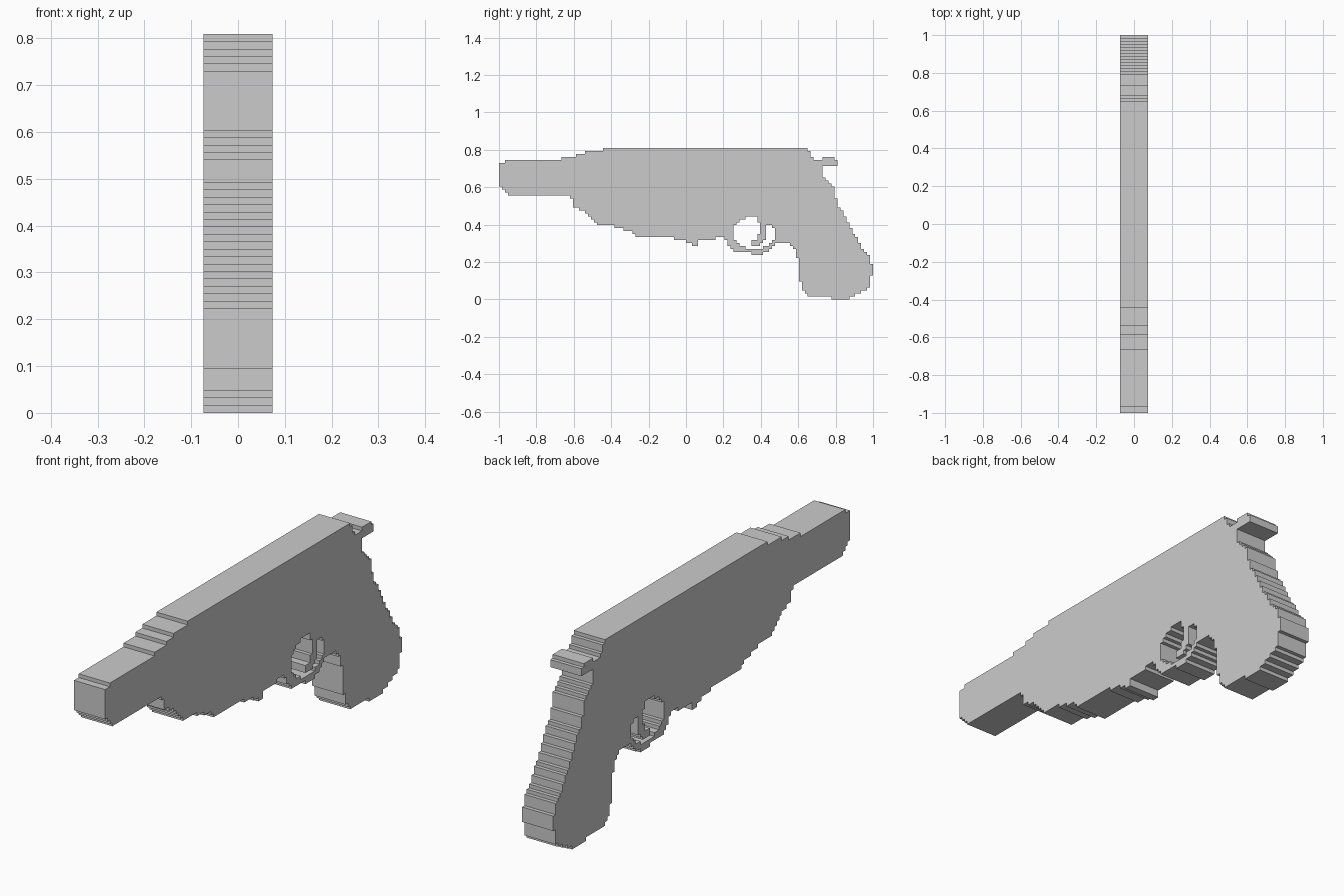
import bpy, bmesh, math

CELL = 2 / 126          # stepped outline grid
HALF = 0.0735           # half thickness
COLS, ROWS = 126, 51

# Side outlines as (y, z)
barrel_frame = [
    (-1, .715), (-.98, .735), (-.95, .746), (-.665, .746), (-.665, .762), (-.585, .762),
    (-.585, .778), (-.54, .778), (-.54, .794), (-.444, .794), (-.444, .812), (.645, .812),
    (.66, .785), (.69, .746), (.735, .746), (.735, .69), (.725, .69), (.725, .66), (.745, .64),
    (.78, .60), (.55, .30), (.22, .33), (.16, .333), (.15, .318), (.063, .318), (.063, .286),
    (.032, .286), (.032, .302), (0, .302), (0, .318), (-.065, .318), (-.065, .333),
    (-.25, .333), (-.30, .365), (-.37, .381), (-.38, .397), (-.46, .397), (-.5, .43),
    (-.54, .47), (-.60, .495), (-.605, .54), (-.62, .556), (-.94, .556), (-.95, .571),
    (-.98, .587), (-1, .605)]
grip = [
    (.5, .62), (.765, .62), (.785, .60), (.795, .55), (.81, .51), (.84, .46), (.87, .41),
    (.90, .35), (.93, .30), (.96, .25), (.985, .222), (.985, .19), (1, .19), (1, .127),
    (.985, .127), (.985, .08), (.955, .048), (.92, .032), (.89, .016), (.857, 0),
    (.778, 0), (.778, .016), (.65, .016), (.62, .06), (.603, .14), (.603, .20),
    (.587, .26), (.57, .27), (.555, .302), (.5, .302)]
guard = [
    (.2, .40), (.2, .333), (.222, .318), (.222, .29), (.25, .267), (.28, .254), (.35, .254),
    (.35, .238), (.413, .238), (.413, .254), (.44, .262), (.47, .286), (.49, .302),
    (.52, .302), (.52, .45)]
opening = [
    (.254, .32), (.254, .38), (.28, .41), (.30, .43), (.335, .444), (.365, .444), (.385, .43),
    (.397, .40), (.46, .397), (.46, .38), (.476, .38), (.476, .33), (.455, .31), (.43, .286),
    (.41, .27), (.32, .27), (.28, .30)]
trigger = [
    (.397, .42), (.435, .42), (.435, .345), (.42, .32), (.405, .302), (.38, .286),
    (.35, .286), (.35, .318), (.38, .318), (.383, .349), (.397, .36)]
hammer = [(.73, .762), (.79, .762), (.79, .746), (.81, .746), (.81, .714), (.73, .714)]


def inside(poly, y, z):
    hit = False
    for (y0, z0), (y1, z1) in zip(poly, poly[1:] + poly[:1]):
        if (z0 > z) != (z1 > z) and y < y0 + (z - z0) * (y1 - y0) / (z1 - z0):
            hit = not hit
    return hit


def solid(i, j):
    y, z = -1 + (i + .5) * CELL, (j + .5) * CELL
    if inside(trigger, y, z):
        return True
    if inside(opening, y, z):
        return False
    return any(inside(p, y, z) for p in (barrel_frame, grip, guard, hammer))


cells = {(i, j) for i in range(COLS) for j in range(ROWS) if solid(i, j)}
bm = bmesh.new()
verts = {}


def vert(s, i, j):
    if (s, i, j) not in verts:
        verts[s, i, j] = bm.verts.new((s * HALF, -1 + i * CELL, j * CELL))
    return verts[s, i, j]


# Flat sides plus stepped rim walls
for i, j in sorted(cells):
    c = [(i, j), (i + 1, j), (i + 1, j + 1), (i, j + 1)]
    bm.faces.new([vert(1, *p) for p in c])
    bm.faces.new([vert(-1, *p) for p in reversed(c)])
    for k, (di, dj) in enumerate([(0, -1), (1, 0), (0, 1), (-1, 0)]):
        if (i + di, j + dj) not in cells:
            a, b = c[k], c[(k + 1) % 4]
            bm.faces.new([vert(1, *b), vert(1, *a), vert(-1, *a), vert(-1, *b)])

bmesh.ops.dissolve_limit(bm, angle_limit=math.radians(1), verts=bm.verts[:], edges=bm.edges[:])
bmesh.ops.triangulate(bm, faces=[f for f in bm.faces if len(f.verts) > 4])

mesh = bpy.data.meshes.new("pistol_body")
bm.to_mesh(mesh)
bm.free()
bpy.context.collection.objects.link(bpy.data.objects.new("pistol_body", mesh))
